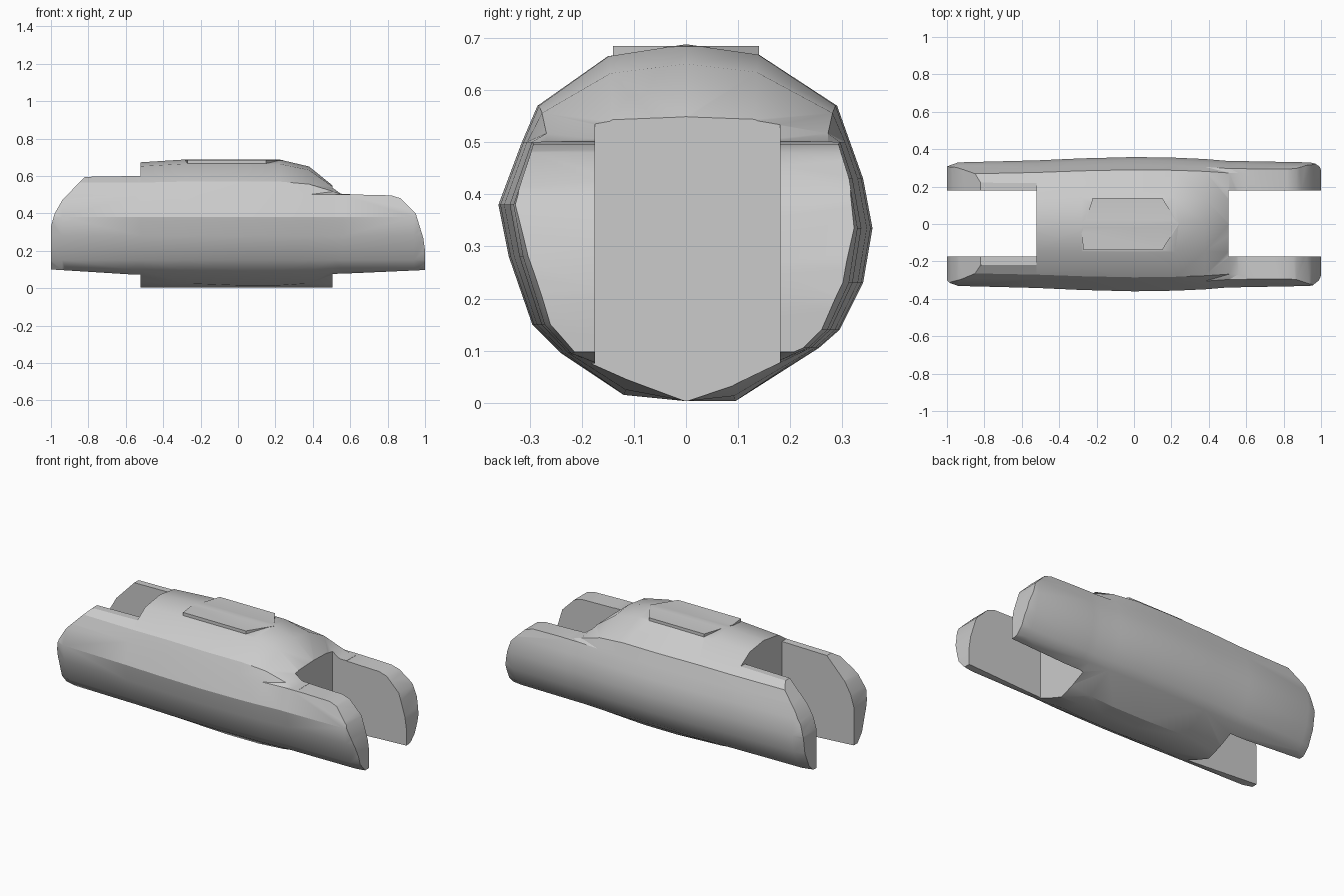
import bpy, bmesh, math

default = bpy.data.objects.get("Cube")
if default:
    bpy.data.objects.remove(default, do_unlink=True)

grey = bpy.data.materials.new("plain grey")
grey.use_nodes = True
GREY = (0.6, 0.6, 0.6, 1)
grey.diffuse_color = GREY
grey.node_tree.nodes["Principled BSDF"].inputs["Base Color"].default_value = GREY


def loft(name, rings):
    """Skin a closed solid over rings that share a vertex count."""
    bm = bmesh.new()
    loops = [[bm.verts.new(p) for p in ring] for ring in rings]
    n = len(loops[0])
    for a, b in zip(loops, loops[1:]):
        for i in range(n):
            j = (i + 1) % n
            bm.faces.new((a[i], a[j], b[j], b[i]))
    bm.faces.new(loops[0])
    bm.faces.new(loops[-1])
    # triangles keep the bent skin planar for the cuts
    bmesh.ops.triangulate(bm, faces=bm.faces[:])
    bmesh.ops.recalc_face_normals(bm, faces=bm.faces[:])
    mesh = bpy.data.meshes.new(name)
    bm.to_mesh(mesh)
    bm.free()
    mesh.materials.append(grey)
    obj = bpy.data.objects.new(name, mesh)
    bpy.context.collection.objects.link(obj)
    return obj


def combine(target, tool, operation):
    mod = target.modifiers.new(operation, 'BOOLEAN')
    mod.operation = operation
    mod.solver = 'EXACT'
    mod.object = tool
    bpy.context.view_layer.objects.active = target
    bpy.ops.object.modifier_apply(modifier=mod.name)
    bpy.data.objects.remove(tool, do_unlink=True)


# Rough rounded cross-section of the link (y, z)
SECTION = [(-0.36, 0.38), (-0.315, 0.5), (-0.285, 0.57), (-0.15, 0.665),
           (0, 0.688), (0.14, 0.668), (0.29, 0.57), (0.315, 0.5),
           (0.34, 0.43), (0.358, 0.335), (0.34, 0.23), (0.295, 0.14),
           (0.255, 0.105), (0.095, 0.003), (0, 0.003), (-0.12, 0.015),
           (-0.24, 0.095), (-0.295, 0.15), (-0.34, 0.28)]

# Stations: x, width scale, height of the dome above the shoulder, belly lift
STATIONS = [(-1.02, 0.84, 0.92, 0.04), (-0.94, 0.92, 0.92, 0.04),
            (-0.52, 0.95, 0.92, 0.03), (-0.28, 0.98, 1, 0.01),
            (0, 1, 1, 0), (0.22, 0.99, 1, 0), (0.38, 0.97, 0.8, 0.01),
            (0.51, 0.94, 0.24, 0.03), (0.56, 0.94, 0.02, 0.04),
            (0.94, 0.92, 0.02, 0.04), (1.02, 0.87, 0.02, 0.04)]


def station(x, width, dome, lift):
    ring = []
    for y, z in SECTION:
        if z > 0.5:
            z = 0.5 + (z - 0.5) * dome
        elif z < 0.05 and abs(y) > 0.05:
            z += lift
        ring.append((x, y * width, z))
    return ring


body = loft("link_body", [station(*s) for s in STATIONS])

# Side outline that steps and rounds the fork ends
OUTLINE = [(-1, 0.1), (-1, 0.33), (-0.98, 0.4), (-0.94, 0.47), (-0.82, 0.595),
           (-0.52, 0.6), (-0.52, 0.72), (0.55, 0.72), (0.6, 0.501),
           (0.82, 0.496), (0.87, 0.48), (0.95, 0.4), (0.99, 0.27), (1, 0.2),
           (1, 0.097), (0.505, 0.075), (0.505, -0.02), (-0.52, -0.02),
           (-0.52, 0.07)]
outline = loft("outline_cutter", [[(x, y, z) for x, z in OUTLINE] for y in (-0.5, 0.5)])
combine(body, outline, 'INTERSECT')

# Fork slots at both ends
for inner, outer in ((-0.52, -1.2), (0.505, 1.2)):
    slot = loft("slot_cutter", [[(x, -0.175, -0.2), (x, 0.18, -0.2),
                                 (x, 0.18, 0.9), (x, -0.175, 0.9)]
                                for x in (inner, outer)])
    combine(body, slot, 'DIFFERENCE')

# Low flat pad on the crown
PAD = [(-0.22, 0.14), (0.15, 0.14), (0.24, 0), (0.15, -0.14), (-0.27, -0.14), (-0.28, -0.05)]
pad = loft("crown_pad", [[(x, y, z) for x, y in PAD] for z in (0.6, 0.685)])
combine(body, pad, 'UNION')

# Smooth skin with crisp cut edges
bpy.ops.object.select_all(action='DESELECT')
body.select_set(True)
bpy.context.view_layer.objects.active = body
bpy.ops.object.shade_smooth_by_angle(angle=math.radians(30))
